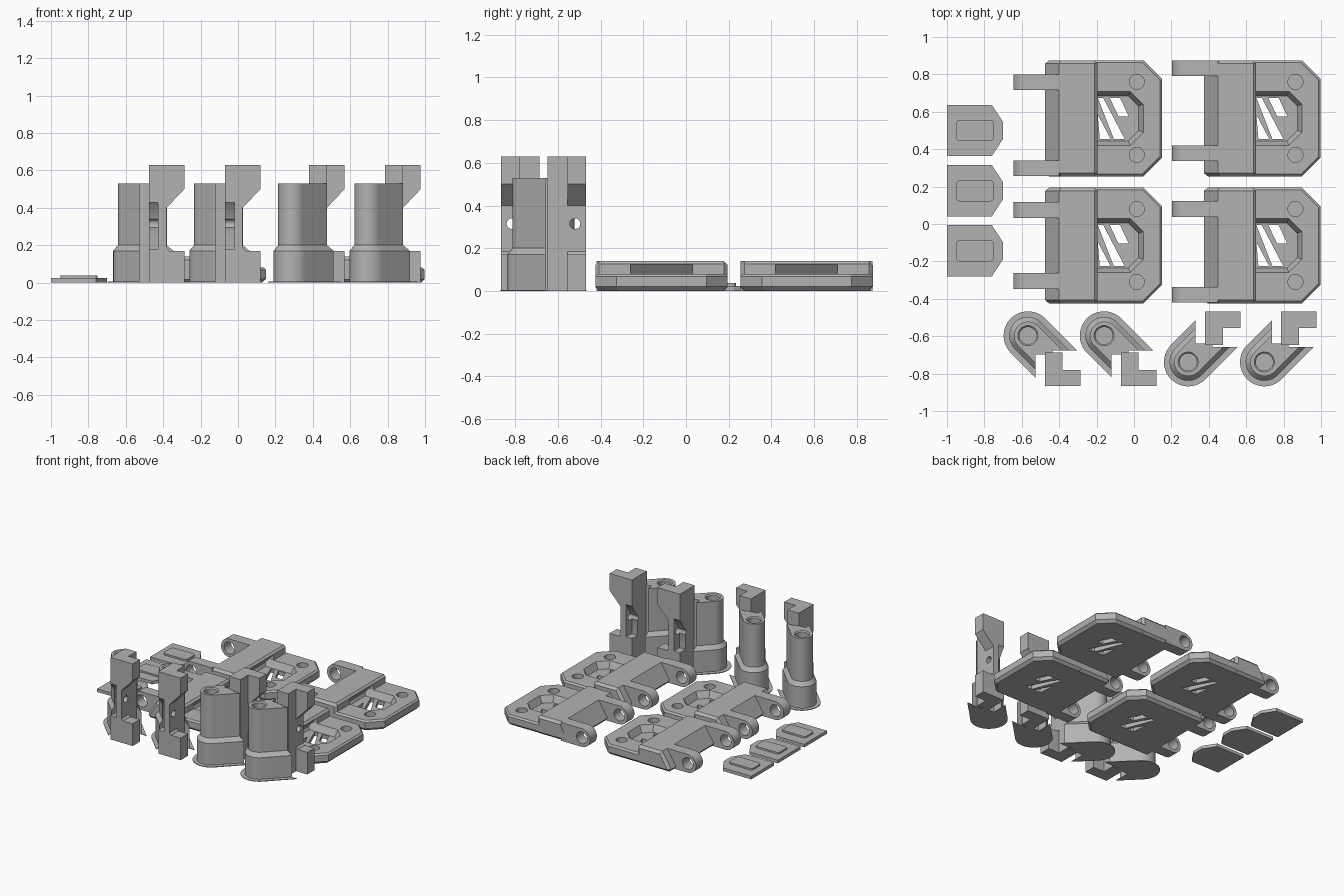
import bpy, bmesh, math
from mathutils import Vector

if "Cube" in bpy.data.objects:
    bpy.data.objects.remove(bpy.data.objects["Cube"])

grey = bpy.data.materials.new("plain_grey")
grey.diffuse_color = (0.45, 0.45, 0.45, 1)
grey.use_nodes = True
grey.node_tree.nodes["Principled BSDF"].inputs["Base Color"].default_value = grey.diffuse_color


def loft(name, rings):
    """Closed solid through matching rings of 3D points."""
    bm = bmesh.new()
    vs = [[bm.verts.new(p) for p in r] for r in rings]
    n = len(vs[0])
    for a, b in zip(vs, vs[1:]):
        for i in range(n):
            bm.faces.new((a[i], a[(i + 1) % n], b[(i + 1) % n], b[i]))
    bm.faces.new(vs[0])
    bm.faces.new(vs[-1])
    bmesh.ops.recalc_face_normals(bm, faces=bm.faces)
    me = bpy.data.meshes.new(name)
    bm.to_mesh(me)
    bm.free()
    me.materials.append(grey)
    ob = bpy.data.objects.new(name, me)
    bpy.context.collection.objects.link(ob)
    return ob


def inset(pts, d):
    """Move each edge of a convex outline inward by d."""
    n = len(pts)
    area = sum(pts[i][0] * pts[(i + 1) % n][1] - pts[(i + 1) % n][0] * pts[i][1] for i in range(n))
    s = 1 if area > 0 else -1
    out = []
    for i in range(n):
        p, q, r = (Vector(pts[k % n]) for k in (i - 1, i, i + 1))
        e, f = (q - p).normalized(), (r - q).normalized()
        n1, n2 = Vector((-e.y, e.x)) * s, Vector((-f.y, f.x)) * s
        out.append(tuple(q + (n1 + n2) * d / (1 + n1.dot(n2))))
    return out


def up(pts, z, ox=0, oy=0, sy=1):
    return [(x + ox, y * sy + oy, z) for x, y in pts]


def along_y(pts, y, ox=0):
    return [(x + ox, y, z) for x, z in pts]


def along_x(pts, x):
    return [(x, y, z) for y, z in pts]


def rect(x0, y0, x1, y1):
    return [(x0, y0), (x1, y0), (x1, y1), (x0, y1)]


def arc(cx, cy, r, a0=0, a1=360, n=32):
    full = a1 - a0 == 360
    m = n if full else n + 1
    return [(cx + r * math.cos(math.radians(a0 + (a1 - a0) * i / n)),
             cy + r * math.sin(math.radians(a0 + (a1 - a0) * i / n))) for i in range(m)]


def cut(ob, *cutters):
    for c in cutters:
        m = ob.modifiers.new("cut", 'BOOLEAN')
        m.operation, m.solver, m.object = 'DIFFERENCE', 'EXACT', c
        bpy.context.view_layer.objects.active = ob
        bpy.ops.object.modifier_apply(modifier=m.name)
        bpy.data.objects.remove(c)


def plate(ox, oy, arms):
    # Base slab with bevelled rim
    h = 0.31
    o = [(-0.42, -h), (0.05, -h), (0.15, -h + 0.1), (0.15, h - 0.1), (0.05, h), (-0.42, h)]
    base = loft("plate_base", [up(inset(o, d), z, ox, oy)
                               for d, z in ((0.02, 0), (0, 0.02), (0, 0.068), (0.012, 0.08))])
    # Tapered pocket, vent slots and blind round holes
    pk = [(-0.27, -0.145), (-0.02, -0.145), (0.05, -0.075), (0.05, 0.075), (-0.02, 0.145), (-0.27, 0.145)]
    cut(base, loft("cutter", [up(inset(pk, 0.025), 0.03, ox, oy), up(pk, 0.081, ox, oy), up(pk, 0.1, ox, oy)]))
    slots = [[(-0.13, 0.11), (-0.075, 0.11), (-0.028, 0.01), (-0.083, 0.01)],
             [(-0.194, 0.11), (-0.165, 0.11), (-0.05, -0.11), (-0.108, -0.11)],
             [(-0.194, 0.02), (-0.125, -0.11), (-0.183, -0.11)]]
    for s in slots:
        cut(base, loft("cutter", [up(s, -0.05, ox, oy), up(s, 0.2, ox, oy)]))
    for y in (-0.195, 0.195):
        c = arc(0.015, y, 0.04)
        cut(base, loft("cutter", [up(c, 0.03, ox, oy), up(c, 0.2, ox, oy)]))
    # Raised band with sloped hinge side
    p = [(-0.46, 0), (-0.475, 0.02), (-0.40, 0.14), (-0.21, 0.14), (-0.195, 0.125), (-0.195, 0)]
    band = loft("plate_band", [along_y(inset(p, d), oy + y, ox)
                               for d, y in ((0.018, -h), (0, -h + 0.018), (0, h - 0.018), (0.018, h))])
    w = [(-0.19, 0.125), (-0.20, 0.122), (-0.275, 0.03), (-0.19, 0.03)]
    cut(band, loft("cutter", [along_y(w, oy - 0.145, ox), along_y(w, oy + 0.145, ox)]))
    # Hinge arms with pin holes
    for ay in arms:
        p = arc(-0.575, 0.07, 0.07, 90, 270, 20) + [(-0.40, 0), (-0.40, 0.14)]
        arm = loft("hinge_arm", [along_y(p, oy + ay - 0.042, ox), along_y(p, oy + ay + 0.042, ox)])
        c = arc(-0.575, 0.07, 0.045)
        cut(arm, loft("cutter", [along_y(c, oy + ay - 0.1, ox), along_y(c, oy + ay + 0.1, ox)]))


def tab(oy):
    # Flat tab with a raised pad
    o = [(-1, -0.137), (-0.76, -0.137), (-0.70, -0.045), (-0.70, 0.045), (-0.76, 0.137), (-1, 0.137)]
    loft("tab_base", [up(o, 0, 0, oy), up(o, 0.024, 0, oy)])
    pad = []
    for cx, cy, a in ((-0.77, 0.037, 0), (-0.93, 0.037, 90), (-0.93, -0.037, 180), (-0.77, -0.037, 270)):
        pad += arc(cx, cy, 0.02, a, a + 90, 5)
    loft("tab_pad", [up(pad, 0.02, 0, oy), up(pad, 0.037, 0, oy)])


def outline(r):
    """Rounded tube outline running diagonally into the bracket."""
    k = 1.4142 * r
    return arc(0, 0, r, 135, 315, 28) + [(0.08 + k, 0.08), (0.13, 0.08), (0.13, 0.1), (0.04, 0.1), (0.04, 0.04 + k)]


def post(ox, oy, sy):
    # Thin brim and stepped tube
    loft("post_brim", [up(outline(0.13), z, ox, oy, sy) for z in (0, 0.005)])
    body = loft("post_tube", [up(outline(r), z, ox, oy, sy)
                              for r, z in ((0.1, 0), (0.1, 0.17), (0.075, 0.2), (0.075, 0.53))])
    cut(body, loft("cutter", [up(arc(0, 0, r), z, ox, oy, sy)
                              for r, z in ((0.046, 0.15), (0.046, 0.522), (0.056, 0.532), (0.056, 0.6))]))
    # Column beside the tube
    col = rect(0.09, 0.09, 0.185, 0.19)
    loft("post_column", [up(col, z, ox, oy, sy) for z in (0, 0.63)])
    # Bracket with foot and overhanging head
    p = [(0.09, 0), (0.28, 0), (0.28, 0.17), (0.2, 0.17), (0.185, 0.185), (0.185, 0.4),
         (0.28, 0.5), (0.28, 0.63), (0.09, 0.63)]
    br = loft("post_bracket", [along_y(p, oy + sy * y, ox) for y in (0.183, 0.27)])
    # Side recess and cross hole
    s = [(oy + sy * y, z) for y, z in ((0.2, 0.18), (0.28, 0.18), (0.28, 0.44), (0.262, 0.42), (0.225, 0.36), (0.2, 0.29))]
    cut(br, loft("cutter", [along_x(s, ox + 0.08), along_x(s, ox + 0.14)]))
    c = arc(oy + sy * 0.218, 0.315, 0.025, n=24)
    cut(br, loft("cutter", [along_x(c, ox), along_x(c, ox + 0.4)]))


plate(0, 0.565, (0.1925, -0.2675))
plate(0, -0.115, (0.19, -0.19))
plate(0.848, 0.565, (0.2675, -0.1875))
plate(0.848, -0.115, (0.195, -0.2625))

for y in (0.5, 0.178, -0.143):
    tab(y)

for x in (-0.567, -0.16):
    post(x, -0.597, -1)
for x in (0.29, 0.697):
    post(x, -0.738, 1)

# Smooth round walls, keep edges crisp
for ob in bpy.context.scene.objects:
    ob.select_set(True)
    bpy.context.view_layer.objects.active = ob
bpy.ops.object.shade_smooth_by_angle(angle=math.radians(30))
